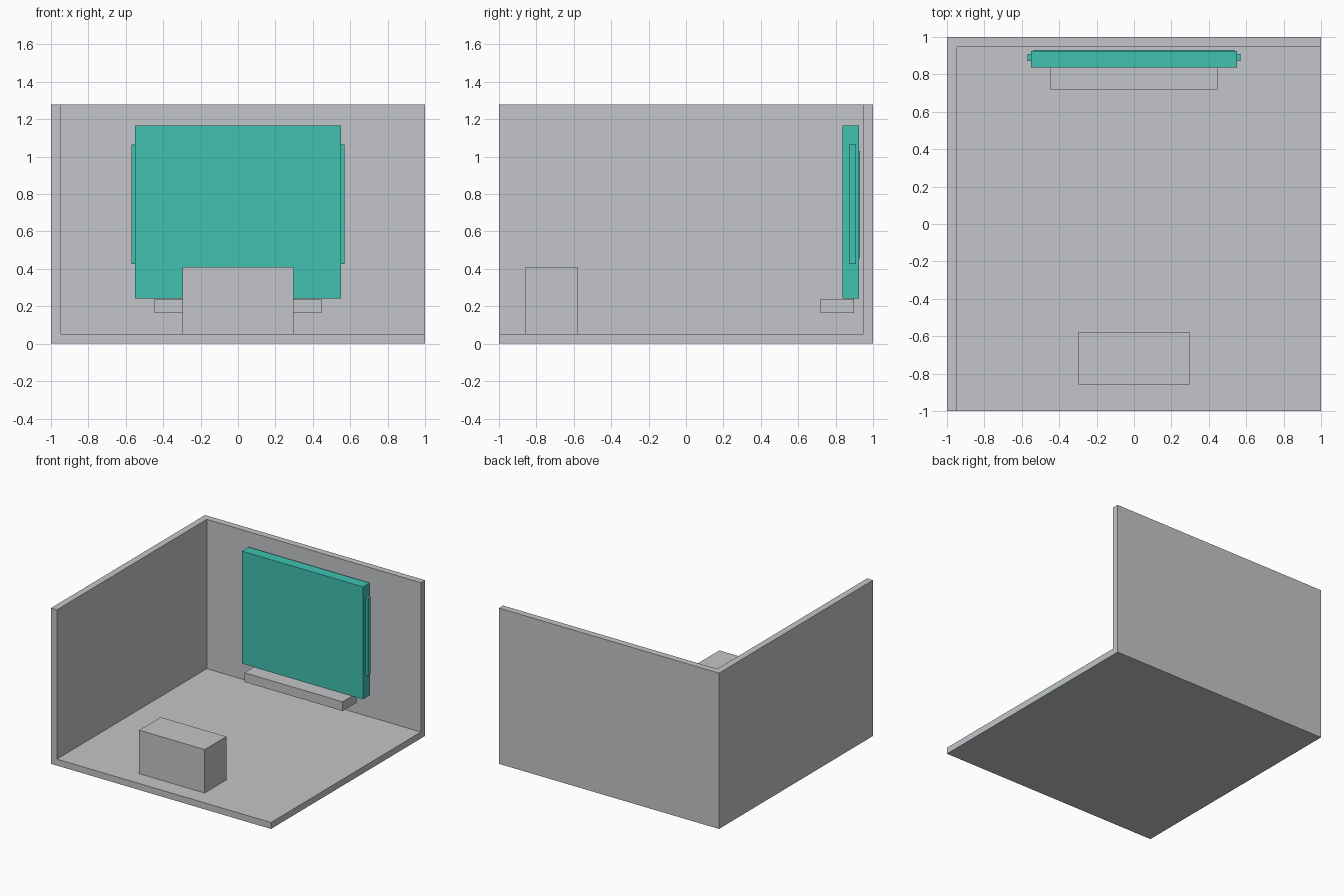
import bpy

if "Cube" in bpy.data.objects:
    bpy.data.objects.remove(bpy.data.objects["Cube"])


def material(name, rgb):
    m = bpy.data.materials.new(name)
    m.diffuse_color = (*rgb, 1.0)
    m.use_nodes = True
    m.node_tree.nodes["Principled BSDF"].inputs["Base Color"].default_value = m.diffuse_color
    return m


GREY = material("light_grey", (0.54, 0.56, 0.58))
TEAL = material("teal", (0.052, 0.54, 0.45))


def box(name, x, y, z, mat=None):
    """Box spanning the given (min, max) ranges."""
    spans = (x, y, z)
    bpy.ops.mesh.primitive_cube_add(size=1, location=[(a + b) / 2 for a, b in spans])
    ob = bpy.context.object
    ob.name = name
    ob.scale = [b - a for a, b in spans]
    bpy.ops.object.transform_apply(location=False, rotation=False, scale=True)
    if mat:
        ob.data.materials.append(mat)
    return ob


# Room corner: floor, left wall and back wall carved from one block
room = box("room_shell", (-1, 1), (-1, 1), (0, 1.28), GREY)
cutter = box("room_cutter", (-0.946, 1.5), (-1.5, 0.946), (0.053, 1.8), GREY)
cutter.hide_render = True
cutter.hide_viewport = True
cut = room.modifiers.new("hollow", 'BOOLEAN')
cut.operation = 'DIFFERENCE'
cut.solver = 'EXACT'
cut.object = cutter
bpy.context.view_layer.objects.active = room
bpy.ops.object.modifier_apply(modifier=cut.name)
bpy.data.objects.remove(cutter, do_unlink=True)

# Block standing on the floor near the front
box("floor_block", (-0.298, 0.298), (-0.858, -0.578), (0.053, 0.41), GREY)

# Ledge under the wall panel
box("ledge", (-0.447, 0.447), (0.72, 0.897), (0.164, 0.24), GREY)

# Teal wall panel with a thin back plate and side rails
box("wall_panel", (-0.55, 0.55), (0.838, 0.924), (0.243, 1.166), TEAL)
box("panel_back_plate", (-0.54, 0.54), (0.92, 0.931), (0.455, 1.03), TEAL)
for side, label in ((-1, "left"), (1, "right")):
    box(label + "_side_rail", sorted((side * 0.545, side * 0.57)),
        (0.871, 0.909), (0.425, 1.065), TEAL)
